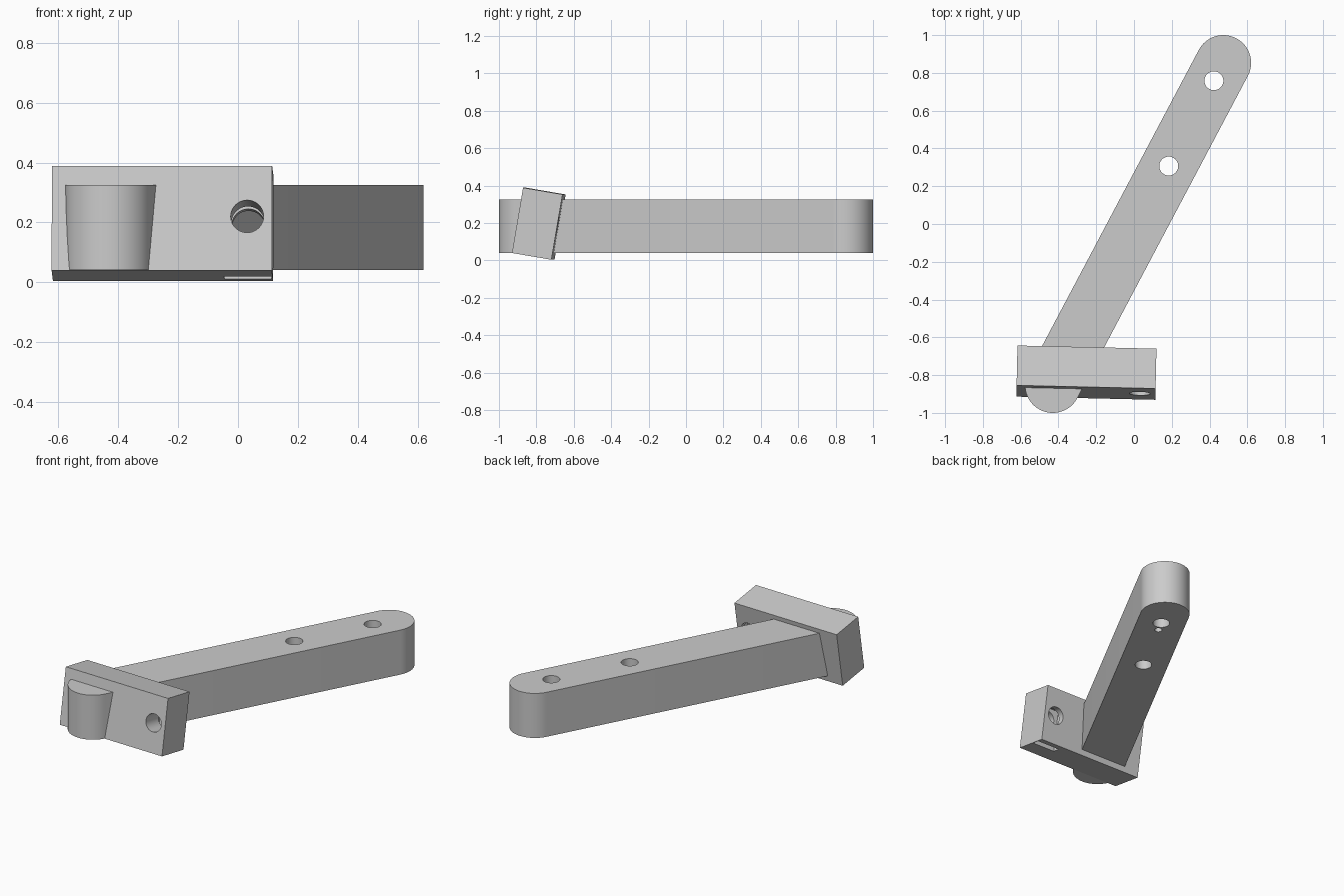
import bpy, bmesh
from math import pi, cos, sin, atan2, radians
from mathutils import Matrix, Vector

cube = bpy.data.objects.get("Cube")
if cube:
    bpy.data.objects.remove(cube, do_unlink=True)

grey = bpy.data.materials.new("plain_grey")
grey.use_nodes = True
colour = (0.6, 0.6, 0.6, 1)
grey.diffuse_color = colour
grey.node_tree.nodes["Principled BSDF"].inputs["Base Color"].default_value = colour


def make(name, bm, matrix):
    bmesh.ops.recalc_face_normals(bm, faces=bm.faces)
    mesh = bpy.data.meshes.new(name)
    bm.to_mesh(mesh)
    bm.free()
    mesh.materials.append(grey)
    ob = bpy.data.objects.new(name, mesh)
    bpy.context.collection.objects.link(ob)
    ob.matrix_world = matrix
    return ob


def box(name, low, high, matrix):
    bm = bmesh.new()
    bmesh.ops.create_cube(bm, size=1)
    low, high = Vector(low), Vector(high)
    for v in bm.verts:
        v.co = Vector(a + (b - a) * (c + 0.5) for a, b, c in zip(low, high, v.co))
    return make(name, bm, matrix)


def cylinder(name, radius, depth, matrix):
    bm = bmesh.new()
    bmesh.ops.create_cone(bm, cap_ends=True, segments=48, radius1=radius,
                          radius2=radius, depth=depth)
    return make(name, bm, matrix)


def finish(ob, cutters):
    bpy.context.view_layer.objects.active = ob
    for cutter in cutters:
        cutter.hide_render = True
        mod = ob.modifiers.new("cut", 'BOOLEAN')
        mod.operation, mod.solver, mod.object = 'DIFFERENCE', 'EXACT', cutter
        bpy.ops.object.modifier_apply(modifier=mod.name)
        bpy.data.objects.remove(cutter, do_unlink=True)
    bpy.ops.object.select_all(action='DESELECT')
    ob.select_set(True)
    bpy.ops.object.shade_smooth_by_angle(angle=radians(30))


# Long arm with two rounded ends; local x runs along its length
start, end = Vector((-0.43, -0.853, 0.04)), Vector((0.473, 0.853, 0.04))
radius, height, steps = 0.147, 0.285, 32
axis = end - start
arm_matrix = Matrix.Translation(end) @ Matrix.Rotation(atan2(axis.y, axis.x), 4, 'Z')
bm = bmesh.new()
outline = []
for cx, first in ((0, -pi / 2), (-axis.length, pi / 2)):
    for i in range(steps + 1):
        a = first + pi * i / steps
        outline.append(bm.verts.new((cx + radius * cos(a), radius * sin(a), 0)))
base = bm.faces.new(outline)
top = bmesh.ops.extrude_face_region(bm, geom=[base])["geom"]
bmesh.ops.translate(bm, vec=(0, 0, height),
                    verts=[g for g in top if isinstance(g, bmesh.types.BMVert)])
arm = make("arm", bm, arm_matrix)

# Two through holes and a small blind hole underneath
holes = [cylinder("arm_hole", r, depth, arm_matrix @ Matrix.Translation((x, 0, z)))
         for x, z, r, depth in ((-0.107, 0.14, 0.05, 1), (-0.618, 0.14, 0.05, 1),
                                (-0.19, 0, 0.022, 0.2))]
finish(arm, holes)

# Tilted clamp block across the front of the arm
block_matrix = (Matrix.Translation((-0.252, -0.787, 0.196))
                @ Matrix.Rotation(radians(-1.3), 4, 'Z')
                @ Matrix.Rotation(radians(-9.7), 4, 'X'))
block = box("clamp_block", (-0.368, -0.107, -0.177), (0.368, 0.107, 0.177), block_matrix)

# Bolt hole through the block and a nut slot open at the bottom
hole_x = 0.285
bolt = cylinder("bolt_hole", 0.055, 1, block_matrix
                @ Matrix.Translation((hole_x, 0, 0.006)) @ Matrix.Rotation(pi / 2, 4, 'X'))
slot = box("nut_slot", (hole_x - 0.079, 0.017, -0.3), (hole_x + 0.079, 0.067, 0.08),
           block_matrix)
finish(block, [bolt, slot])
